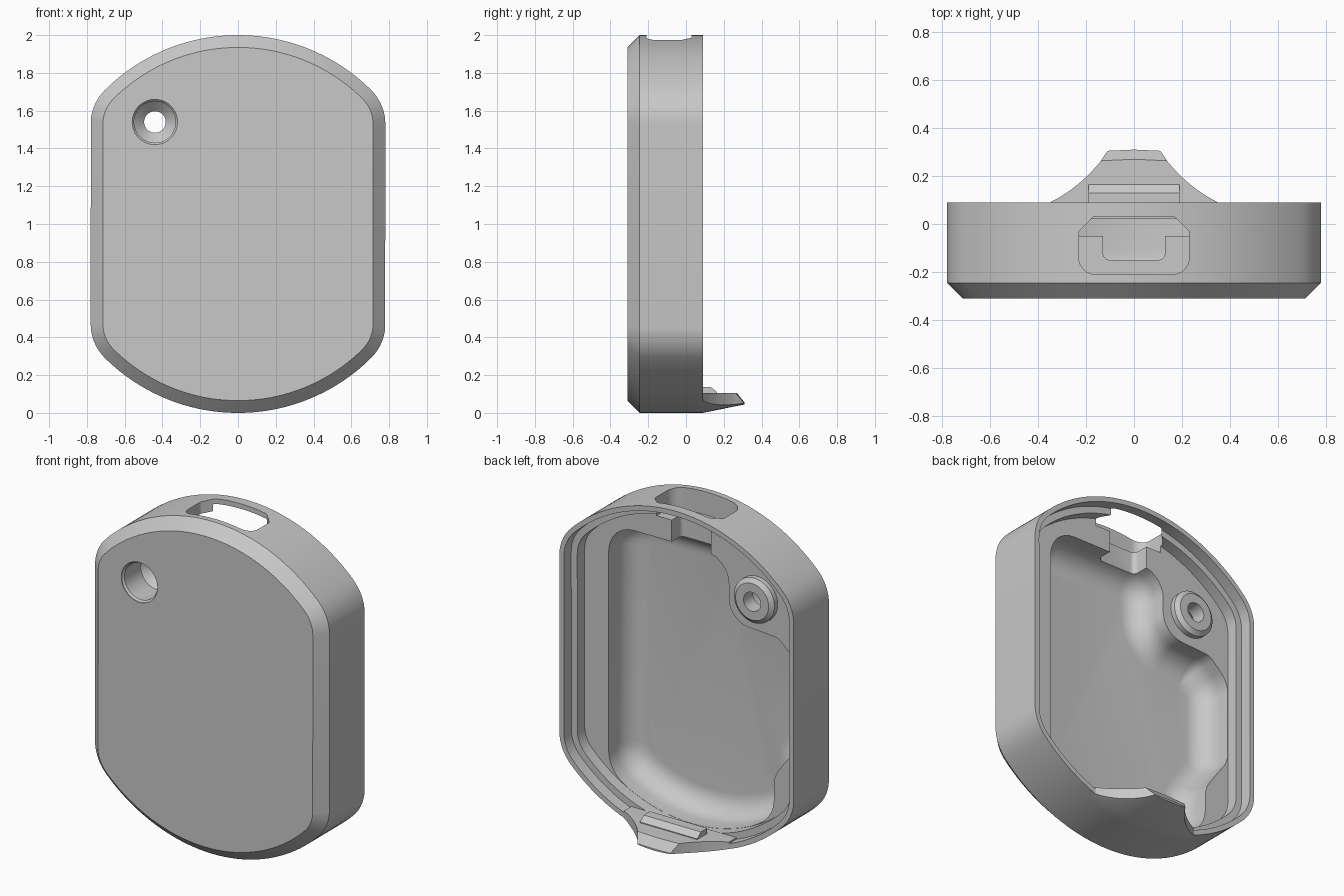
import bpy, bmesh, math
from mathutils import Vector

if "Cube" in bpy.data.objects:
    bpy.data.objects.remove(bpy.data.objects["Cube"], do_unlink=True)

SHADE = (0.58, 0.58, 0.58, 1)
grey = bpy.data.materials.new("matte_grey")
grey.use_nodes = True
grey.diffuse_color = SHADE
grey.node_tree.nodes["Principled BSDF"].inputs["Base Color"].default_value = SHADE


def loft(name, loops):
    """Closed solid skinned through loops with equal point counts."""
    bm = bmesh.new()
    rings = [[bm.verts.new(p) for p in loop] for loop in loops]
    n = len(rings[0])
    for a, b in zip(rings, rings[1:]):
        for i in range(n):
            j = (i + 1) % n
            bm.faces.new((a[i], a[j], b[j], b[i]))
    bm.faces.new(rings[0])
    bm.faces.new(rings[-1])
    bmesh.ops.recalc_face_normals(bm, faces=bm.faces)
    mesh = bpy.data.meshes.new(name)
    bm.to_mesh(mesh)
    bm.free()
    mesh.materials.append(grey)
    ob = bpy.data.objects.new(name, mesh)
    bpy.context.collection.objects.link(ob)
    return ob


def combine(target, tool, operation):
    """Apply a boolean and discard the tool."""
    tool.hide_render = True
    mod = target.modifiers.new(operation, 'BOOLEAN')
    mod.object, mod.operation, mod.solver = tool, operation, 'EXACT'
    bpy.context.view_layer.objects.active = target
    bpy.ops.object.modifier_apply(modifier=mod.name)
    bpy.data.objects.remove(tool, do_unlink=True)


def at_y(points, y):
    return [(p[0], y, p[1]) for p in points]


def at_z(points, z):
    return [(p[0], p[1], z) for p in points]


def arc(cx, cz, r, start, end, n):
    angles = [math.radians(start + (end - start) * i / n) for i in range(n)]
    return [(cx + r * math.cos(a), cz + r * math.sin(a)) for a in angles]


def outline(d):
    """Case outline moved inward by d."""
    k, r = 0.53, 0.25 - d
    return (arc(0, 1, 1 - d, 45, 135, 40) + arc(-k, 1 + k, r, 135, 180, 10)
            + arc(-k, 1 - k, r, 180, 225, 10) + arc(0, 1, 1 - d, 225, 315, 40)
            + arc(k, 1 - k, r, 315, 360, 10) + arc(k, 1 + k, r, 0, 45, 10))


def rounded(corners, n=8):
    """Polygon whose corners (x, y, radius) are filleted."""
    out = []
    for i, (x, y, r) in enumerate(corners):
        p = Vector((x, y))
        if r == 0:
            out.append(p)
            continue
        u = (Vector(corners[i - 1][:2]) - p).normalized()
        v = (Vector(corners[(i + 1) % len(corners)][:2]) - p).normalized()
        half = u.angle(v) / 2
        c = p + (u + v).normalized() * r / math.sin(half)
        a, b = p + u * r / math.tan(half) - c, p + v * r / math.tan(half) - c
        turn = math.atan2(a.x * b.y - a.y * b.x, a.dot(b))
        first = math.atan2(a.y, a.x)
        for k in range(n + 1):
            t = first + turn * k / n
            out.append(c + r * Vector((math.cos(t), math.sin(t))))
    return out


def inset(points, d):
    """Move a counter-clockwise polygon inward."""
    out = []
    for i, p in enumerate(points):
        e = (p - points[i - 1]).normalized()
        f = (points[(i + 1) % len(points)] - p).normalized()
        m, k = Vector((-e.y, e.x)), Vector((-f.y, f.x))
        out.append(p + (m + k) * d / (1 + m.dot(k)))
    return out


def lathe(name, cx, cz, profile, n=64):
    """Turned solid along y from (y, radius) pairs."""
    return loft(name, [at_y(arc(cx, cz, r, 0, 360, n), y) for y, r in profile])


# Outer body with chamfered front edge
FRONT, RIM, LEDGE, FLOOR = -0.31, 0.09, -0.05, -0.25
shell = loft("case_shell", [at_y(outline(0.065), FRONT), at_y(outline(0), -0.245),
                            at_y(outline(0), RIM)])

# Cavity down to the ledge, with a stepped lip
combine(shell, loft("cavity", [at_y(outline(0.07), LEDGE), at_y(outline(0.07), 0.02),
                               at_y(outline(0.03), 0.02), at_y(outline(0.03), 0.2)]),
        'DIFFERENCE')

# Deep pocket with a filleted floor
bottom = [(x, 1 - math.sqrt(0.929 ** 2 - x * x), 0)
          for x in (0.42 * i / 10 for i in range(-10, 11))]
pocket = rounded(bottom + [
    (0.55, 0.25, 0.2), (0.55, 1.73, 0.17), (-0.25, 1.73, 0.15), (-0.25, 1.36, 0.14),
    (-0.58, 1.34, 0.1), (-0.709, 1.22, 0.16), (-0.709, 0.72, 0.16),
    (-0.55, 0.5, 0.16), (-0.55, 0.25, 0.2)])
R = 0.13
loops = [at_y(pocket, 0), at_y(pocket, FLOOR + R)]
for i in range(1, 9):
    a = math.pi / 2 * i / 8
    loops.append(at_y(inset(pocket, R * (1 - math.cos(a))), FLOOR + R * (1 - math.sin(a))))
combine(shell, loft("pocket", loops), 'DIFFERENCE')

# Port opening through the top and its notch into the pocket
slot = rounded([(-0.23, -0.21, 0.07), (0.23, -0.21, 0.07), (0.23, -0.03, 0.02),
                (0.17, 0.03, 0.02), (-0.17, 0.03, 0.02), (-0.23, -0.03, 0.02)])
combine(shell, loft("port", [at_z(slot, 1.86), at_z(slot, 2.1)]), 'DIFFERENCE')
notch = rounded([(-0.13, -0.15, 0.03), (0.13, -0.15, 0.03), (0.13, 0.02, 0), (-0.13, 0.02, 0)])
combine(shell, loft("notch", [at_z(notch, 1.6), at_z(notch, 1.9)]), 'DIFFERENCE')

# Screw boss and countersunk hole
combine(shell, lathe("boss", -0.44, 1.54, [(-0.1, 0.135), (-0.02, 0.135), (0, 0.11)]), 'UNION')
combine(shell, lathe("hole", -0.44, 1.54, [(-0.35, 0.12), (-0.305, 0.12), (-0.295, 0.11),
                                           (-0.14, 0.11), (-0.09, 0.057), (0.1, 0.057)]),
        'DIFFERENCE')

# Pull tab at the lower back, tapered underneath
side = [(0.35, 0.02)]
for i in range(11):
    t = i / 10
    side.append((0.35 * (1 - t) ** 2 + 0.46 * t * (1 - t) + 0.14 * t * t,
                 0.09 * (1 - t) ** 2 + 0.3 * t * (1 - t) + 0.26 * t * t))
side.append((0.11, 0.305))
plan = side + [(0, 0.31)] + [(-x, y) for x, y in reversed(side)]
top = [(x, y) if y < 0.3 else (x * 1.26, 0.27 - abs(x) * 0.06) for x, y in plan]
tab = loft("pull_tab", [at_z(plan, -0.05), at_z(plan, 0.055), at_z(top, 0.105)])
combine(tab, lathe("tab_taper", 0, 1, [(-0.05, 1), (RIM, 1), (0.32, 0.953)], 320), 'INTERSECT')
combine(shell, tab, 'UNION')

# Small catch ridge on the tab
ridge = [(0.07, 0.09), (0.165, 0.09), (0.165, 0.11), (0.13, 0.138), (0.07, 0.138)]
combine(shell, loft("ridge", [[(x, y, z) for y, z in ridge] for x in (-0.19, 0.19)]), 'UNION')

# Smooth curves, sharp edges
bpy.ops.object.select_all(action='DESELECT')
shell.select_set(True)
bpy.context.view_layer.objects.active = shell
bpy.ops.object.shade_smooth_by_angle(angle=math.radians(25))
